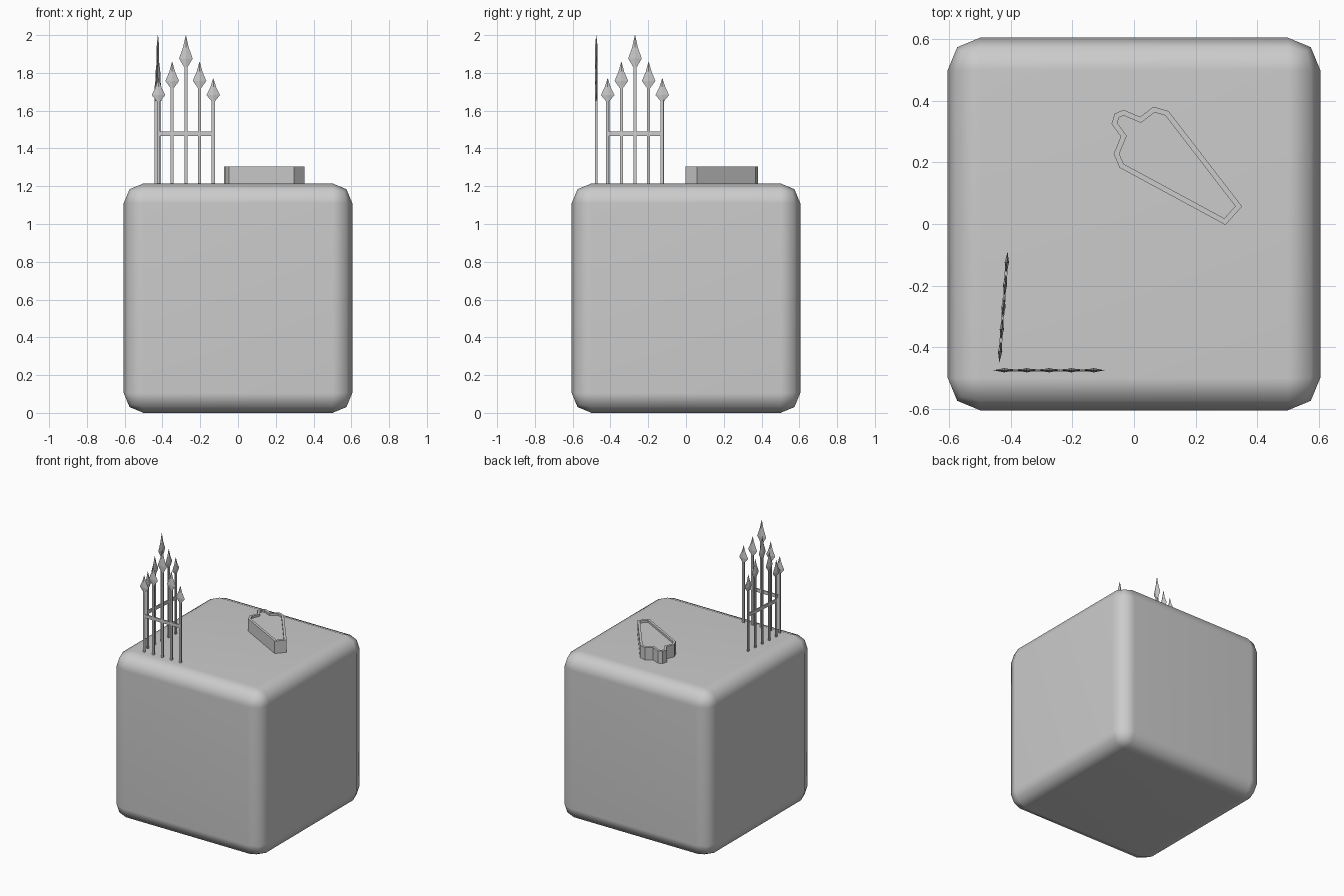
import bpy, bmesh, math
from mathutils import Matrix, Vector

if "Cube" in bpy.data.objects:
    bpy.data.objects.remove(bpy.data.objects["Cube"])


def make_object(name, bm):
    bmesh.ops.recalc_face_normals(bm, faces=bm.faces[:])
    mesh = bpy.data.meshes.new(name)
    bm.to_mesh(mesh)
    bm.free()
    ob = bpy.data.objects.new(name, mesh)
    bpy.context.collection.objects.link(ob)
    return ob


def add_box(bm, size, centre):
    bmesh.ops.create_cube(bm, size=1, matrix=Matrix.Translation(centre) @ Matrix.Diagonal((*size, 1)))


# Rounded ground block
bm = bmesh.new()
add_box(bm, (1.21, 1.21, 1.215), (0, 0, 0.6075))
bmesh.ops.bevel(bm, geom=bm.edges[:], offset=0.105, segments=2, profile=0.5, affect='EDGES')
for f in bm.faces:
    f.smooth = True
block = make_object("ground_block", bm)
mod = block.modifiers.new("even_normals", 'WEIGHTED_NORMAL')
mod.keep_sharp = True

# Coffin-shaped slab with a narrow rim around a shallow recess
outline = [(0.297, -0.003), (0.351, 0.057), (0.112, 0.367), (0.063, 0.381),
           (0.020, 0.348), (-0.034, 0.371), (-0.063, 0.358), (-0.073, 0.325),
           (-0.043, 0.284), (-0.066, 0.228), (-0.047, 0.183)]
bm = bmesh.new()
base = bm.faces.new([bm.verts.new((x, y, 1.205)) for x, y in outline])
ext = bmesh.ops.extrude_face_region(bm, geom=[base])
top_verts = [g for g in ext["geom"] if isinstance(g, bmesh.types.BMVert)]
top = next(g for g in ext["geom"] if isinstance(g, bmesh.types.BMFace))
bmesh.ops.translate(bm, verts=top_verts, vec=(0, 0, 0.1))
bmesh.ops.recalc_face_normals(bm, faces=bm.faces[:])
bmesh.ops.inset_region(bm, faces=[top], thickness=0.017, use_even_offset=True)
ext = bmesh.ops.extrude_face_region(bm, geom=[top])
bmesh.ops.translate(bm, vec=(0, 0, -0.015),
                    verts=[g for g in ext["geom"] if isinstance(g, bmesh.types.BMVert)])
if top.is_valid:
    bmesh.ops.delete(bm, geom=[top], context='FACES_ONLY')
make_object("coffin_slab", bm)


# Spear head: flattened diamond sections along the height
def add_spear(bm, x, tip, length):
    profile = [(0.0, 0.009), (0.27, 0.036), (0.62, 0.015), (0.99, 0.001)]
    rings = []
    for t, w in profile:
        z = tip - length * (1 - t)
        d = min(w, 0.007)
        rings.append([bm.verts.new((x + a, b, z))
                      for a, b in ((w, 0), (0, d), (-w, 0), (0, -d))])
    for lo, hi in zip(rings, rings[1:]):
        for i in range(4):
            j = (i + 1) % 4
            bm.faces.new((lo[i], lo[j], hi[j], hi[i]))
    bm.faces.new(rings[0][::-1])
    bm.faces.new(rings[-1])


# Iron fence panel: five pickets and one cross rail
def make_fence(name, location, angle):
    bm = bmesh.new()
    for i in range(-2, 3):
        tip, length = [(2.0, 0.17), (1.86, 0.14), (1.772, 0.122)][abs(i)]
        x = i * 0.0725
        z_top = tip - length + 0.01
        add_box(bm, (0.016, 0.011, z_top - 1.205), (x, 0, (z_top + 1.205) / 2))
        add_spear(bm, x, tip, length)
    add_box(bm, (0.29, 0.009, 0.024), (0, 0, 1.478))
    ob = make_object(name, bm)
    ob.location = location
    ob.rotation_euler.z = angle


make_fence("front_fence", (-0.276, -0.475, 0), 0)
make_fence("side_fence", (-0.424, -0.27, 0), math.radians(85.7))
